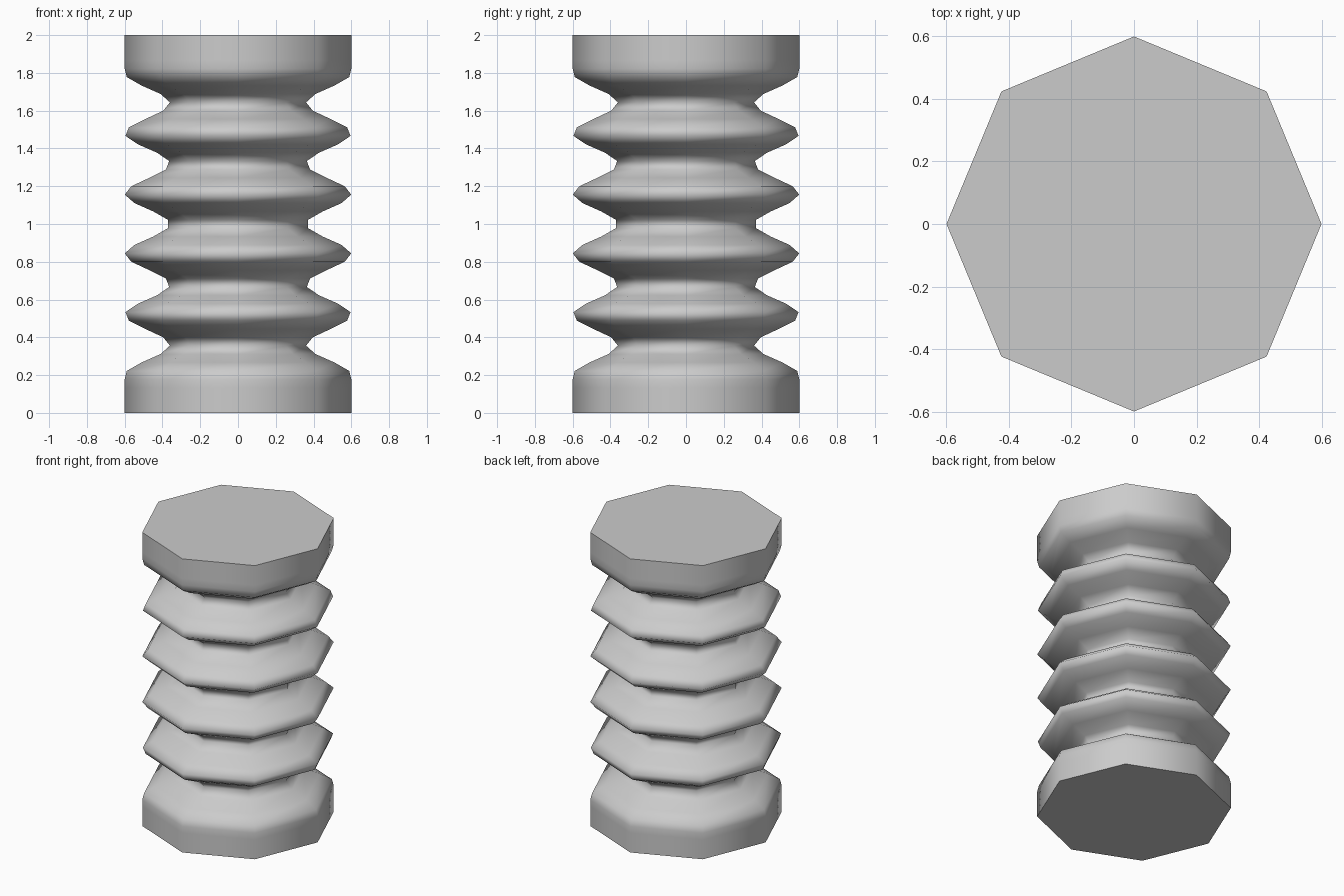
import bpy, bmesh, math

if "Cube" in bpy.data.objects:
    bpy.data.objects.remove(bpy.data.objects["Cube"])

SIDES, RINGS, HEIGHT = 8, 45, 2.0
COLLAR, PITCH = 0.2, 0.32


# Radius of the bellows: straight collars at the ends, cosine folds between
def radius(z):
    if z < COLLAR or z > HEIGHT - COLLAR:
        return 0.6
    return 0.48 + 0.12 * math.cos(2 * math.pi * (z - COLLAR) / PITCH)


bm = bmesh.new()

# Stack of octagonal rings
rings = []
for i in range(RINGS + 1):
    z = HEIGHT * i / RINGS
    r = radius(z)
    rings.append([bm.verts.new((r * math.cos(2 * math.pi * k / SIDES),
                                r * math.sin(2 * math.pi * k / SIDES), z))
                  for k in range(SIDES)])

# Folded side walls, smooth
for low, high in zip(rings, rings[1:]):
    for k in range(SIDES):
        n = (k + 1) % SIDES
        bm.faces.new((low[k], low[n], high[n], high[k])).smooth = True

# Flat end caps with sharp rims
for cap in (bm.faces.new(rings[0][::-1]), bm.faces.new(rings[-1])):
    for e in cap.edges:
        e.smooth = False

mesh = bpy.data.meshes.new("bellows")
bm.to_mesh(mesh)
bm.free()
bellows = bpy.data.objects.new("bellows", mesh)
bpy.context.collection.objects.link(bellows)
